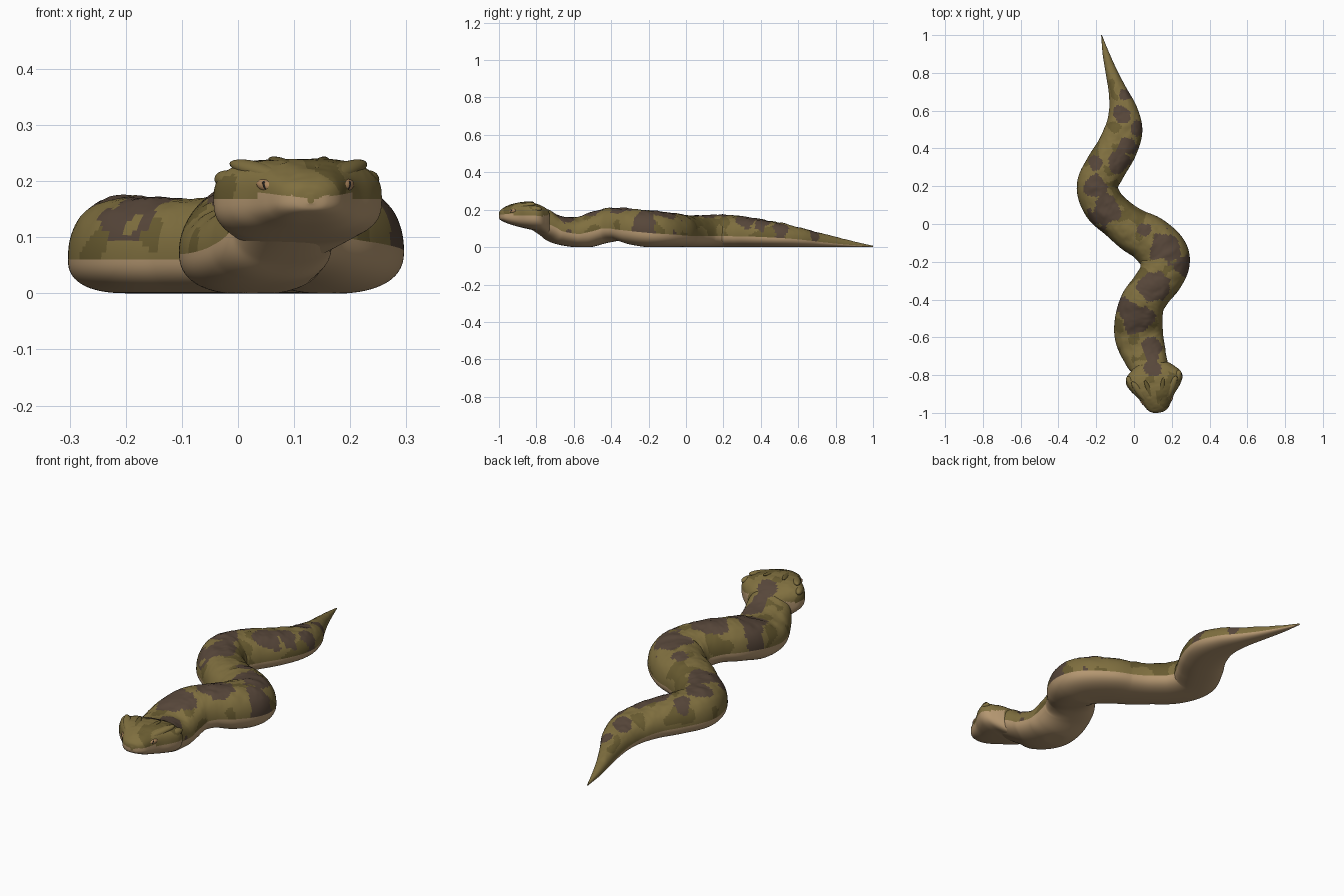
import bpy, bmesh, math
from mathutils import Vector, Matrix, noise

cube = bpy.data.objects.get("Cube")
if cube:
    bpy.data.objects.remove(cube, do_unlink=True)


def make_material(name, colour):
    material = bpy.data.materials.new(name)
    material.use_nodes = True
    rgba = (*colour, 1)
    material.diffuse_color = rgba
    material.node_tree.nodes["Principled BSDF"].inputs["Base Color"].default_value = rgba
    return material


OLIVE, DARK_OLIVE, BROWN, TAN, AMBER, BLACK = range(6)
materials = [
    make_material("olive", (.215, .16, .05)),
    make_material("dark olive", (.14, .105, .03)),
    make_material("saddle brown", (.095, .062, .042)),
    make_material("belly tan", (.46, .31, .165)),
    make_material("eye amber", (.42, .24, .11)),
    make_material("pupil black", (.015, .012, .01)),
]


def finish(bm, name):
    bmesh.ops.recalc_face_normals(bm, faces=bm.faces)
    mesh = bpy.data.meshes.new(name)
    bm.to_mesh(mesh)
    bm.free()
    for material in materials:
        mesh.materials.append(material)
    obj = bpy.data.objects.new(name, mesh)
    bpy.context.collection.objects.link(obj)
    bpy.ops.object.select_all(action='DESELECT')
    obj.select_set(True)
    bpy.context.view_layer.objects.active = obj
    bpy.ops.object.shade_smooth_by_angle(angle=math.radians(60))
    return obj


def resample(rows, steps):
    """Catmull-Rom interpolation of whole section rows."""
    rows = [Vector(r) for r in rows]
    padded = [2 * rows[0] - rows[1]] + rows + [2 * rows[-1] - rows[-2]]
    result = []
    for a, b, c, d in zip(padded, padded[1:], padded[2:], padded[3:]):
        for k in range(steps):
            t = k / steps
            result.append(b + (c - a) * (t / 2)
                          + (2 * a - 5 * b + 4 * c - d) * (t * t / 2)
                          + (3 * b - a - 3 * c + d) * (t ** 3 / 2))
    return result + [rows[-1]]


def power(value, exponent):
    return math.copysign(abs(value) ** exponent, value)


def loft(name, rows, steps, sides, top_shape, belly_shape, bump, paint):
    """Skin sections of x, y, half width, bottom, widest height and top."""
    sections = resample(rows, steps)
    bm = bmesh.new()
    rings = []
    for i, (x, y, width, low, mid, high) in enumerate(sections):
        before = sections[max(i - 1, 0)]
        after = sections[min(i + 1, len(sections) - 1)]
        side = Vector((before[1] - after[1], after[0] - before[0], 0)).normalized()
        ring = []
        for j in range(sides):
            a = 2 * math.pi * j / sides
            up = math.sin(a)
            shape = top_shape if up > 0 else belly_shape
            height = (high - mid) if up > 0 else (mid - low)
            p = Vector((x, y, mid)) + side * width * power(math.cos(a), shape)
            p.z += height * power(up, shape)
            if up > 0:
                relief = noise.noise(p * 22) + .5 * noise.noise(p * 60)
                p.z += bump * relief * up * min(1, width * 12)
            p.z = max(p.z, 0)
            ring.append(bm.verts.new(p))
        rings.append(ring)
    for lower, upper in zip(rings, rings[1:]):
        for j in range(sides):
            n = (j + 1) % sides
            face = bm.faces.new((lower[j], lower[n], upper[n], upper[j]))
            face.material_index = paint(face.calc_center_median(), j < sides // 2)
    for ring in (rings[0], rings[-1]):
        bm.faces.new(ring).material_index = OLIVE
    return finish(bm, name)


# Saddle patches along the back: x, y, radius
patches = [
    (.03, -.5, .085), (.09, -.66, .06), (.1, -.33, .075), (.17, -.13, .08),
    (.28, -.22, .06), (.05, -.03, .035), (-.15, .07, .08), (-.2, .2, .055),
    (-.08, .32, .055), (-.2, .33, .04), (-.04, .42, .045), (.02, .5, .04),
    (-.07, .58, .045), (-.05, .68, .035), (.1, -.77, .045), (-.07, -.42, .04),
]


def camouflage(p):
    wobble = noise.noise(p * 14) + .4 * noise.noise(p * 40)
    nearest = min(math.hypot(p.x - x, p.y - y) / r for x, y, r in patches)
    if nearest + .55 * wobble < 1:
        return BROWN
    return DARK_OLIVE if noise.noise(p * 11 + Vector((5, 3, 1))) > .22 else OLIVE


def paint_body(p, upper):
    return camouflage(p) if upper else TAN


# Body, from tail tip into the back of the head
body_rows = [
    (-.172, 1, .002, 0, .003, .007), (-.148, .9, .018, 0, .01, .03),
    (-.118, .8, .032, 0, .018, .055), (-.085, .7, .05, 0, .028, .08),
    (-.058, .6, .077, 0, .04, .108), (-.055, .5, .1, 0, .05, .13),
    (-.09, .4, .106, 0, .056, .148), (-.15, .3, .108, 0, .058, .163),
    (-.195, .2, .108, 0, .06, .173), (-.16, .1, .11, 0, .06, .171),
    (-.08, .025, .108, 0, .06, .17), (0, -.035, .117, 0, .06, .174),
    (.08, -.08, .126, 0, .06, .183), (.15, -.15, .132, 0, .068, .19),
    (.162, -.21, .132, 0, .078, .197), (.14, -.28, .12, .012, .09, .204),
    (.09, -.35, .113, .033, .1, .21), (.045, -.42, .118, .024, .095, .208),
    (.025, -.51, .126, 0, .08, .187), (.028, -.6, .128, 0, .07, .156),
    (.06, -.7, .113, .02, .085, .175), (.085, -.76, .098, .055, .12, .21),
    (.105, -.83, .085, .1, .16, .225),
]
loft("body", body_rows, 14, 72, .88, .82, .005, paint_body)

# Head frame: sideways, forward and height, turned slightly to the left
turn = .13
origin = Vector((.105, -.81, 0))
forward = Vector((math.sin(turn), -math.cos(turn), 0))
sideways = Vector((math.cos(turn), math.sin(turn), 0))


def in_head(side, ahead, z):
    return origin + sideways * side + forward * ahead + Vector((0, 0, z))


def paint_head(p, upper):
    side = abs((p - origin).dot(sideways))
    lip = .166 + .011 * math.sin(min(side / .12, 1) * math.pi)
    if p.z < lip + .003 * noise.noise(p * 50):
        return TAN
    return camouflage(p)


# Head: distance ahead, half width, bottom, widest height, top
head_sections = [
    (-.07, .085, .06, .14, .2), (-.045, .115, .072, .153, .215),
    (-.015, .144, .086, .165, .228), (.02, .15, .094, .168, .238),
    (.06, .13, .103, .168, .24), (.1, .098, .113, .168, .236),
    (.14, .074, .125, .168, .222), (.17, .055, .138, .168, .206),
    (.186, .032, .148, .168, .192), (.191, .006, .16, .168, .176),
]
head_rows = []
for ahead, *profile in head_sections:
    spot = in_head(0, ahead, 0)
    head_rows.append((spot.x, spot.y, *profile))
loft("head", head_rows, 9, 72, .68, .72, .004, paint_head)


def lump(name, start, end, thickness, flatness, colour):
    """Ellipsoid stretched between two points of the head frame."""
    a, b = in_head(*start), in_head(*end)
    axis = b - a
    rotation = axis.to_track_quat('X', 'Z').to_matrix().to_4x4()
    size = Matrix.Diagonal((axis.length / 2, thickness, thickness * flatness, 1))
    bm = bmesh.new()
    bmesh.ops.create_uvsphere(bm, u_segments=24, v_segments=14, radius=1,
                              matrix=Matrix.Translation((a + b) / 2) @ rotation @ size)
    for face in bm.faces:
        face.material_index = colour
    finish(bm, name)


# Paired details on both sides of the head
for label, s in (("left", 1), ("right", -1)):
    lump(label + "_brow", (s * .035, .14, .203), (s * .12, .01, .232), .021, .75, OLIVE)
    lump(label + "_crown_ridge", (s * .018, .13, .222), (s * .05, .01, .24), .013, .7, DARK_OLIVE)
    lump(label + "_temple", (s * .105, .06, .197), (s * .14, -.02, .205), .02, .9, OLIVE)
    lump(label + "_eye", (s * .058, .145, .188), (s * .085, .11, .196), .011, 1, AMBER)
    lump(label + "_pupil", (s * .072, .138, .184), (s * .078, .132, .2), .004, 1, BLACK)
    lump(label + "_nostril", (s * .02, .181, .187), (s * .032, .176, .19), .004, .8, BLACK)
    lump(label + "_snout_pad", (s * .006, .18, .19), (s * .04, .13, .207), .014, .7, OLIVE)
